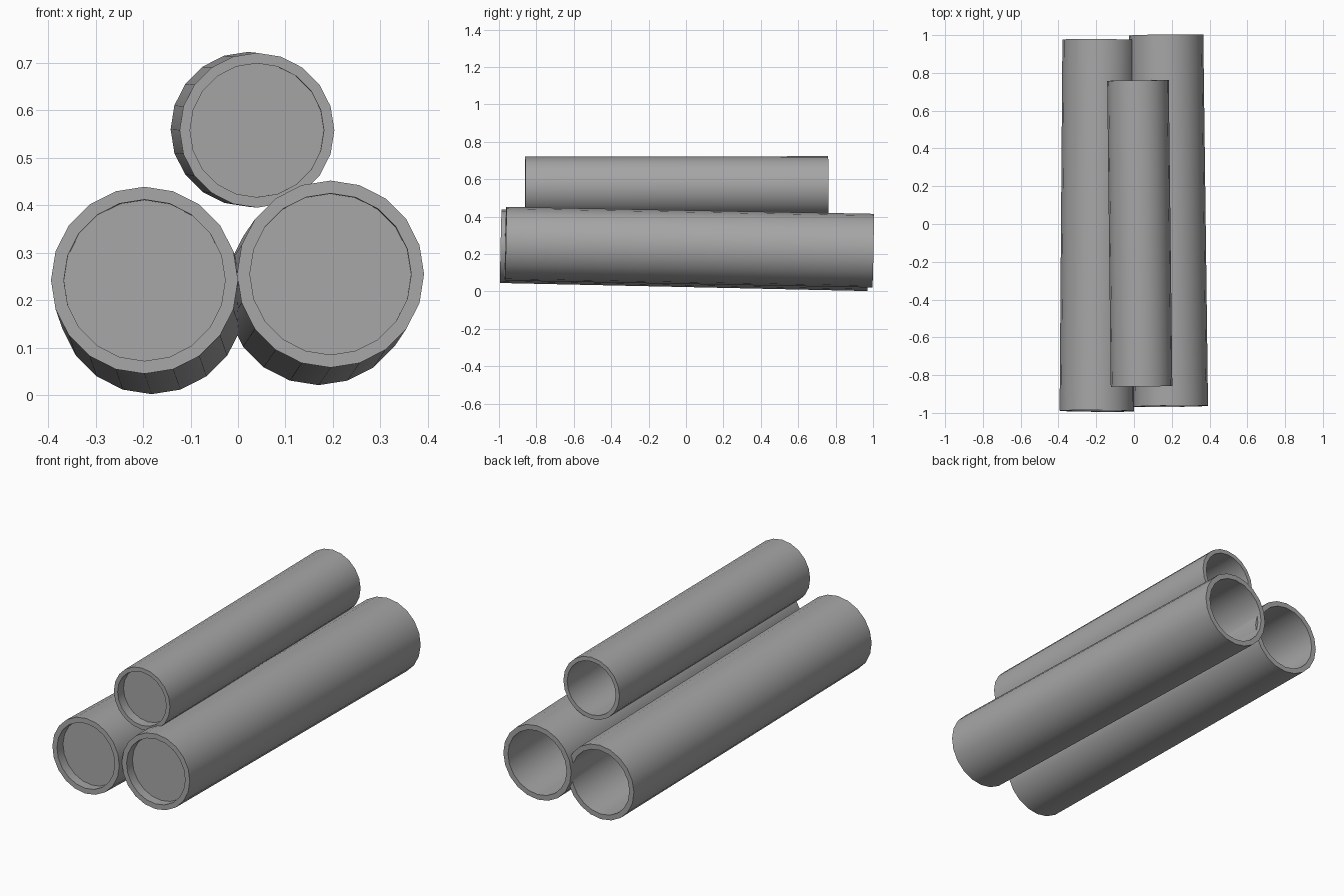
import bpy, bmesh, math
from mathutils import Vector

cube = bpy.data.objects.get("Cube")
if cube:
    bpy.data.objects.remove(cube, do_unlink=True)

grey = bpy.data.materials.new("plain grey")
grey.use_nodes = True
colour = (0.38, 0.38, 0.38, 1)
grey.diffuse_color = colour
grey.node_tree.nodes["Principled BSDF"].inputs["Base Color"].default_value = colour

SIDES = 20


def tube(name, front, back, outer, inner, recess=0.05, cap=0.01):
    """Hollow tube from front to back, closed by a thin disc set inside the front rim."""
    front, back = Vector(front), Vector(back)
    length = (back - front).length
    axis = (back - front).normalized()
    across = (Vector((1, 0, 0)) - axis * axis.x).normalized()
    up = across.cross(axis)
    bm = bmesh.new()

    def ring(radius, along):
        return [bm.verts.new(front + axis * along + radius * (
                across * math.cos(2 * math.pi * i / SIDES)
                + up * math.sin(2 * math.pi * i / SIDES)))
                for i in range(SIDES)]

    # Profile: cap front, recess, front rim, outer wall, back rim, bore, cap back
    rings = [ring(r, d) for r, d in (
        (inner, recess), (inner, 0), (outer, 0), (outer, length),
        (inner, length), (inner, recess + cap))]
    for a, b in zip(rings, rings[1:]):
        for i in range(SIDES):
            j = (i + 1) % SIDES
            bm.faces.new((a[i], a[j], b[j], b[i]))
    bm.faces.new(rings[0])
    bm.faces.new(rings[-1])
    bmesh.ops.recalc_face_normals(bm, faces=bm.faces)

    mesh = bpy.data.meshes.new(name)
    bm.to_mesh(mesh)
    bm.free()
    mesh.materials.append(grey)
    obj = bpy.data.objects.new(name, mesh)
    bpy.context.collection.objects.link(obj)
    bpy.ops.object.select_all(action='DESELECT')
    obj.select_set(True)
    bpy.context.view_layer.objects.active = obj
    bpy.ops.object.shade_smooth_by_angle(angle=math.radians(30))


# Two thick tubes lying side by side, a slimmer one resting on them
tube("lower_right_tube", (-0.197, -0.99, 0.242), (-0.182, 0.975, 0.199), 0.197, 0.17)
tube("lower_left_tube", (0.195, -0.965, 0.255), (0.17, 1.0, 0.218), 0.197, 0.17)
tube("upper_tube", (0.04, -0.86, 0.558), (0.021, 0.76, 0.56), 0.163, 0.141)
